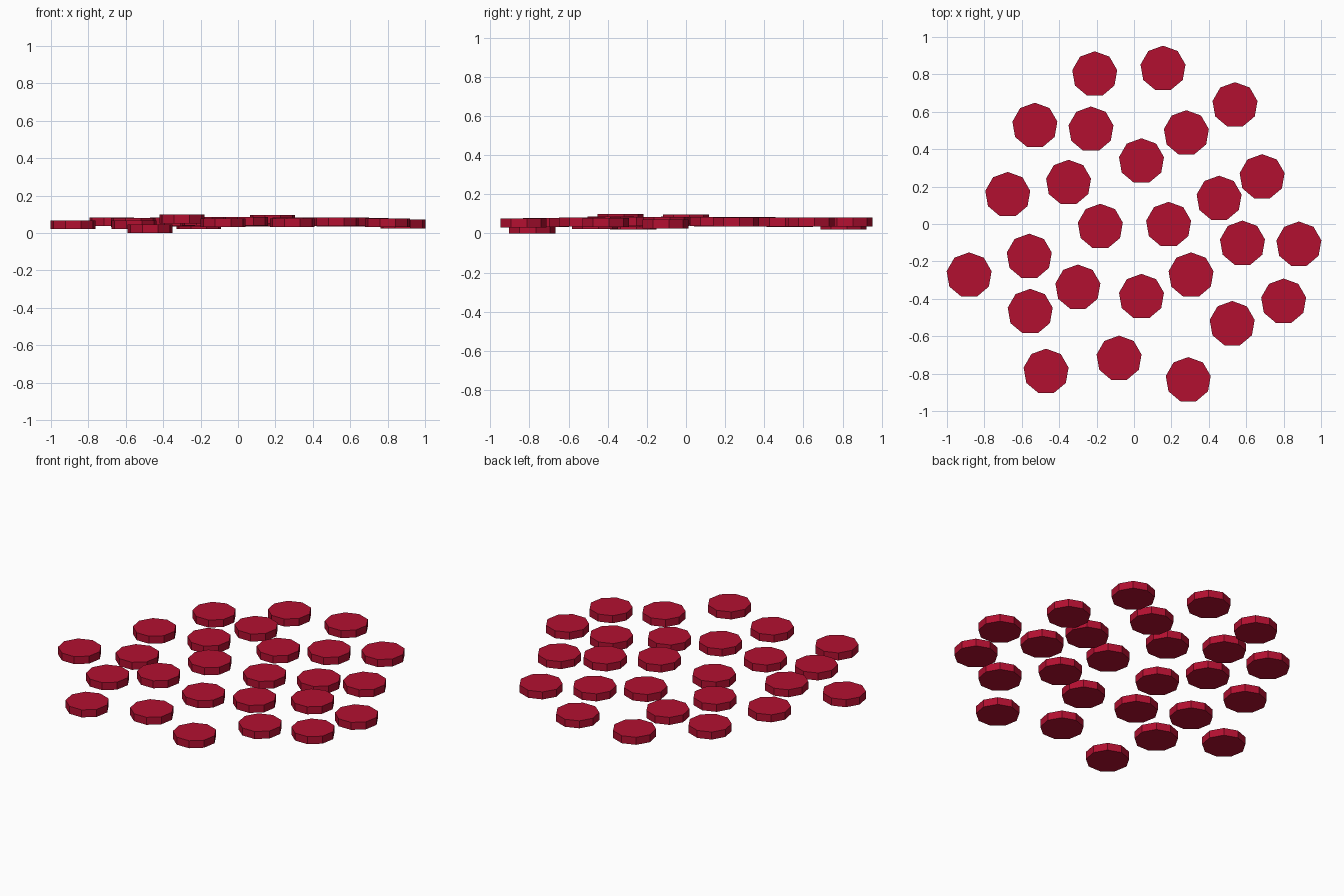
import bpy, bmesh
from mathutils import Matrix

RADIUS, THICK, SIDES = 0.122, 0.046, 9

red = bpy.data.materials.new("crimson")
red.diffuse_color = (0.45, 0.005, 0.03, 1)

# One shared low-poly disc, its underside on z = 0
bm = bmesh.new()
bmesh.ops.create_cone(bm, cap_ends=True, segments=SIDES, radius1=RADIUS,
                      radius2=RADIUS, depth=THICK,
                      matrix=Matrix.Translation((0, 0, THICK / 2)))
xs = [v.co.x for v in bm.verts]
ys = [v.co.y for v in bm.verts]
bmesh.ops.translate(bm, verts=bm.verts,
                    vec=(-(min(xs) + max(xs)) / 2, -(min(ys) + max(ys)) / 2, 0))
disc = bpy.data.meshes.new("disc")
bm.to_mesh(disc)
bm.free()
disc.materials.append(red)

# Scattered disc centres (x, y) and underside heights
rows = [
    (-0.21, 0.805, 0.02), (0.155, 0.835, 0.035), (0.54, 0.64, 0.035),
    (-0.53, 0.53, 0.033), (-0.23, 0.51, 0.035), (0.28, 0.49, 0.035),
    (0.04, 0.34, 0.038), (0.685, 0.255, 0.035), (-0.35, 0.225, 0.038),
    (-0.675, 0.16, 0.036), (0.455, 0.14, 0.038), (-0.18, -0.01, 0.04),
    (0.185, 0.0, 0.05), (0.58, -0.10, 0.038), (0.8815, -0.105, 0.025),
    (-0.56, -0.17, 0.033), (-0.8815, -0.27, 0.02), (-0.30, -0.335, 0.052),
    (0.04, -0.385, 0.04), (0.305, -0.27, 0.038), (0.80, -0.41, 0.032),
    (-0.555, -0.465, 0.022), (0.525, -0.53, 0.036), (-0.47, -0.785, 0.0),
    (-0.08, -0.715, 0.032), (0.29, -0.83, 0.031),
]
for i, pos in enumerate(rows, 1):
    ob = bpy.data.objects.new(f"disc_{i:02d}", disc)
    ob.location = pos
    bpy.context.collection.objects.link(ob)
